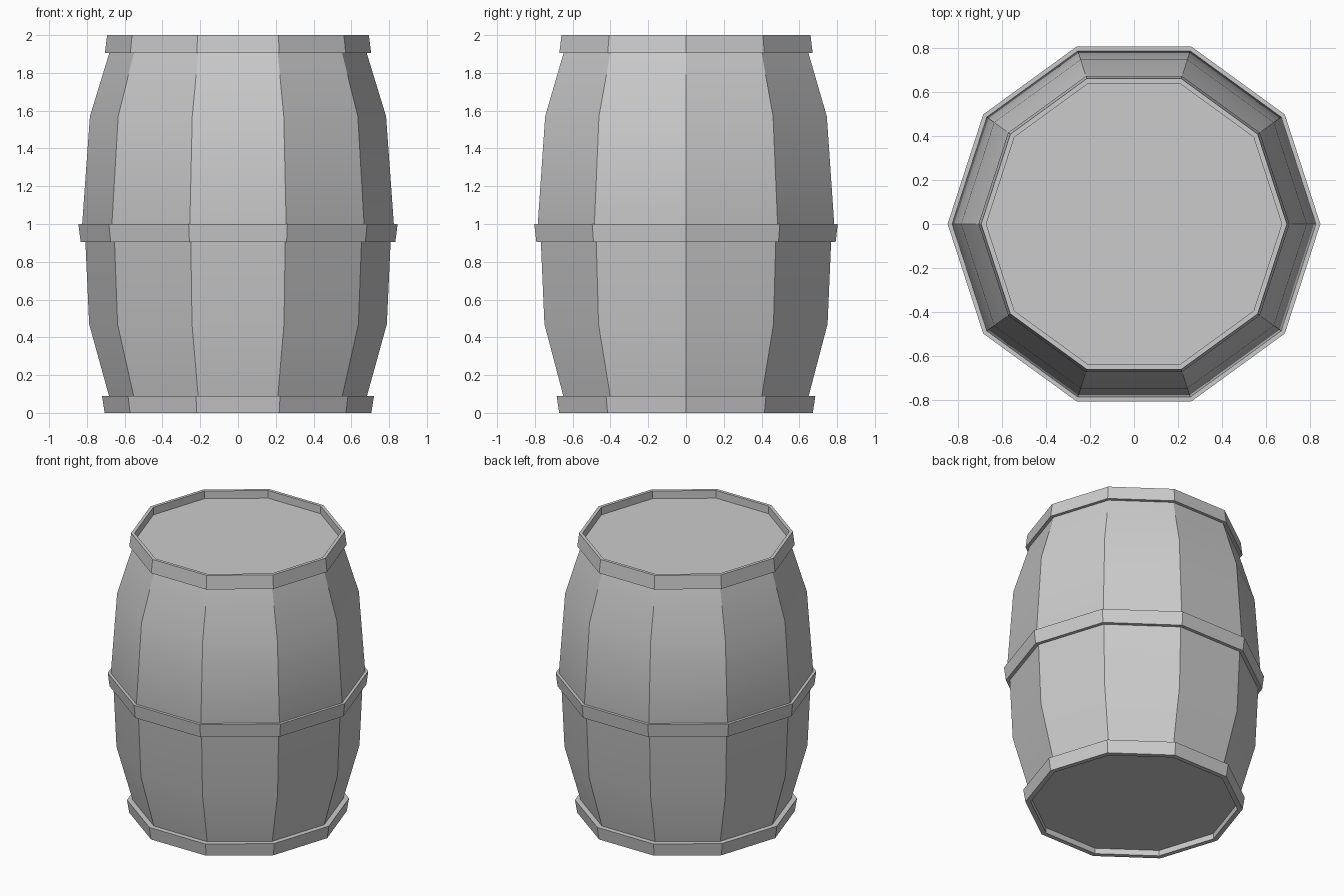
import bpy, bmesh, math

if "Cube" in bpy.data.objects:
    bpy.data.objects.remove(bpy.data.objects["Cube"])

SIDES = 10


def lathe(name, profile, closed):
    """Spin a (radius, z) profile into a ten-sided part; closed makes a ring, open gets end caps."""
    bm = bmesh.new()
    rings = []
    for r, z in profile:
        rings.append([bm.verts.new((r * math.cos(2 * math.pi * i / SIDES),
                                    r * math.sin(2 * math.pi * i / SIDES), z))
                      for i in range(SIDES)])
    pairs = list(zip(rings, rings[1:]))
    if closed:
        pairs.append((rings[-1], rings[0]))
    else:
        bm.faces.new(rings[0])
        bm.faces.new(rings[-1])
    for a, b in pairs:
        for i in range(SIDES):
            j = (i + 1) % SIDES
            bm.faces.new((a[i], a[j], b[j], b[i]))
    bmesh.ops.recalc_face_normals(bm, faces=bm.faces)
    mesh = bpy.data.meshes.new(name)
    bm.to_mesh(mesh)
    bm.free()
    obj = bpy.data.objects.new(name, mesh)
    bpy.context.collection.objects.link(obj)
    bpy.ops.object.select_all(action='DESELECT')
    obj.select_set(True)
    bpy.context.view_layer.objects.active = obj
    bpy.ops.object.shade_smooth_by_angle(angle=math.radians(32))
    return obj


def hoop(name, z0, z1, outer0, outer1, inner0, inner1):
    return lathe(name, [(outer0, z0), (outer1, z1), (inner1, z1), (inner0, z0)], True)


# Bulging staves with recessed end lids
lathe("barrel_body", [(0.673, 0.04), (0.683, 0.09), (0.788, 0.47), (0.808, 0.905),
                      (0.825, 1.0), (0.784, 1.57), (0.683, 1.9), (0.67, 1.945)], False)

# Hoops
hoop("bottom_hoop", 0.0, 0.09, 0.706, 0.72, 0.672, 0.672)
hoop("middle_hoop", 0.905, 1.0, 0.833, 0.845, 0.80, 0.815)
hoop("top_hoop", 1.905, 2.0, 0.705, 0.693, 0.67, 0.67)
